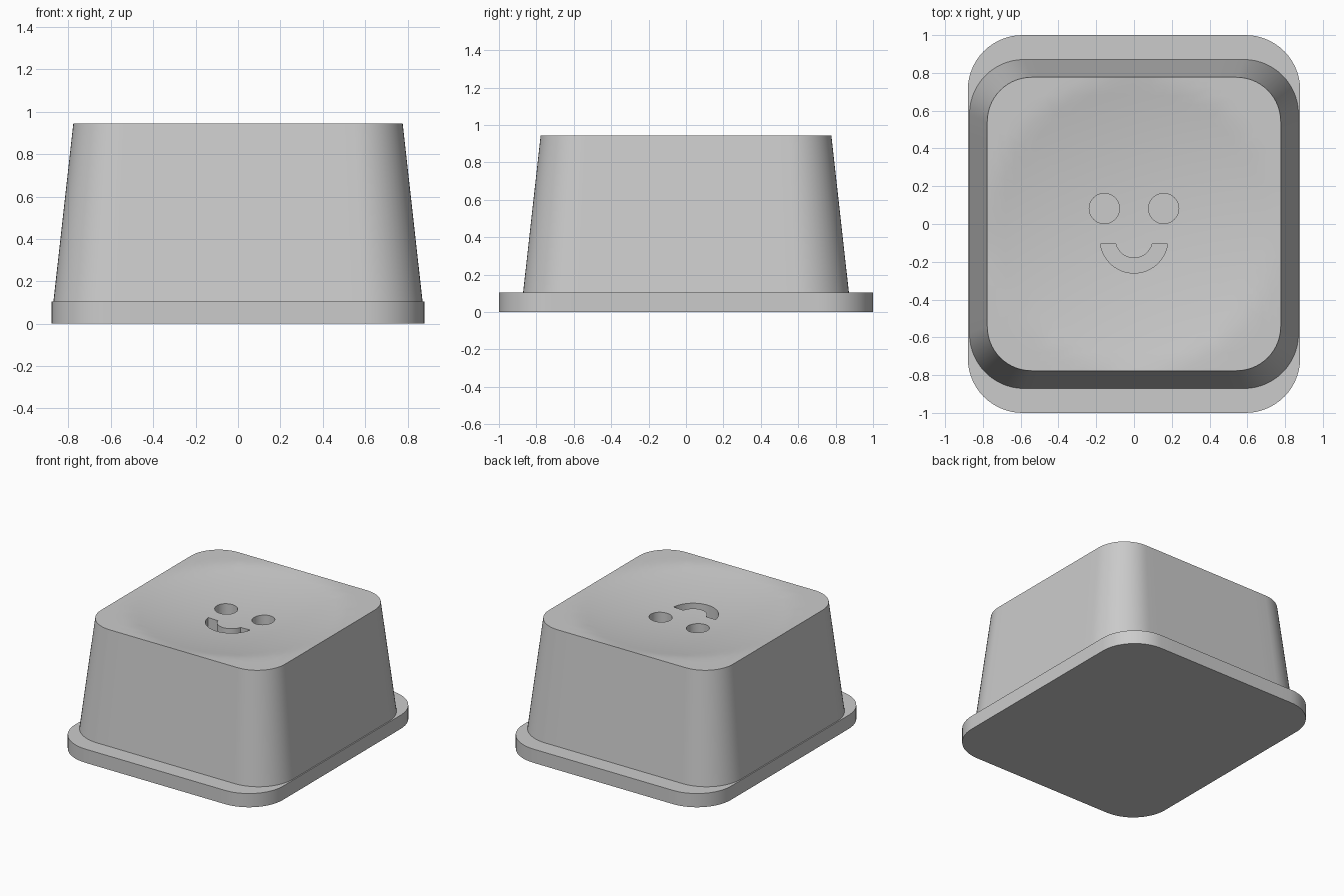
import bpy, bmesh
from math import sin, cos, pi, radians

cube = bpy.data.objects.get("Cube")
if cube:
    bpy.data.objects.remove(cube, do_unlink=True)

grey = bpy.data.materials.new("plain_grey")
grey.use_nodes = True
colour = (0.6, 0.6, 0.6, 1)
grey.diffuse_color = colour
grey.node_tree.nodes["Principled BSDF"].inputs["Base Color"].default_value = colour

TOP, LIP = 0.945, 0.105
DISH_RADIUS, DISH_DEPTH = 0.77, 0.07


def rounded_rect(hx, hy, r, steps=14):
    """Counter-clockwise outline of a rectangle with round corners."""
    pts = []
    for i, (sx, sy) in enumerate([(1, 1), (-1, 1), (-1, -1), (1, -1)]):
        for k in range(steps + 1):
            a = (i + k / steps) * pi / 2
            pts.append((sx * (hx - r) + r * cos(a), sy * (hy - r) + r * sin(a)))
        # extra points along the straight side
        x0, y0 = pts[-1]
        b = (i + 1) * pi / 2
        nx, ny = [(-1, 1), (-1, -1), (1, -1), (1, 1)][i]
        x1, y1 = nx * (hx - r) + r * cos(b), ny * (hy - r) + r * sin(b)
        pts += [(x0 + (x1 - x0) * t / 12, y0 + (y1 - y0) * t / 12) for t in range(1, 12)]
    return pts


def loft(name, rings, apex=None):
    """Skin a stack of equal rings, closing the top with a point or a cap."""
    bm = bmesh.new()
    loops = [[bm.verts.new(p) for p in ring] for ring in rings]
    n = len(loops[0])
    bm.faces.new(loops[0][::-1])
    for low, high in zip(loops, loops[1:]):
        for i in range(n):
            j = (i + 1) % n
            bm.faces.new((low[i], low[j], high[j], high[i]))
    if apex:
        tip = bm.verts.new(apex)
        for i in range(n):
            bm.faces.new((loops[-1][i], loops[-1][(i + 1) % n], tip))
    else:
        bm.faces.new(loops[-1])
    mesh = bpy.data.meshes.new(name)
    bm.to_mesh(mesh)
    bm.free()
    mesh.materials.append(grey)
    ob = bpy.data.objects.new(name, mesh)
    bpy.context.collection.objects.link(ob)
    return ob


def at(outline, z):
    return [(x, y, z) for x, y in outline]


def dish(x, y):
    return TOP - DISH_DEPTH * max(0, 1 - (x * x + y * y) / DISH_RADIUS ** 2)


# Base flange
plate = rounded_rect(0.88, 1.0, 0.29)
flange = loft("base_flange", [at(plate, 0), at(plate, LIP)])

# Tapered body with a shallow round dish in its top
rim = rounded_rect(0.777, 0.777, 0.235)
rings = [at(rounded_rect(0.872, 0.872, 0.29), LIP - 0.01), at(rim, TOP)]
for k in range(1, 16):
    s = 1 - k / 16
    rings.append([(x * s, y * s, dish(x * s, y * s)) for x, y in rim])
body = loft("tapered_body", rings, (0, 0, dish(0, 0)))

# Face recesses: two round eyes and a crescent mouth
FLOOR = TOP - 0.17


def recess(name, outline):
    cutter = loft(name, [at(outline, FLOOR), at(outline, TOP + 0.1)])
    cutter.hide_render = True
    cutter.hide_viewport = True
    cut = body.modifiers.new(name, "BOOLEAN")
    cut.operation = "DIFFERENCE"
    cut.solver = "EXACT"
    cut.object = cutter
    return cutter


cutters = []
for side, sx in (("left", 1), ("right", -1)):
    ring = [(sx * 0.157 + 0.08 * cos(a * pi / 24), 0.082 + 0.08 * sin(a * pi / 24))
            for a in range(48)]
    cutters.append(recess(side + "_eye_cutter", ring))


def arc(r, start, end, steps=28):
    return [(r * cos(radians(start + (end - start) * k / steps)),
             -0.08 + r * sin(radians(start + (end - start) * k / steps)))
            for k in range(steps + 1)]


mouth = arc(0.18, 188, 352) + arc(0.1, 345, 195)
cutters.append(recess("mouth_cutter", mouth))

# Bake the recesses, then drop the cutters
bpy.context.view_layer.update()
graph = bpy.context.evaluated_depsgraph_get()
body_mesh = bpy.data.meshes.new_from_object(body.evaluated_get(graph))
body.modifiers.clear()
body.data = body_mesh
for cutter in cutters:
    bpy.data.objects.remove(cutter, do_unlink=True)

# Smooth shading with crisp rims
for ob in (flange, body):
    bpy.ops.object.select_all(action="DESELECT")
    ob.select_set(True)
    bpy.context.view_layer.objects.active = ob
    bpy.ops.object.shade_smooth_by_angle(angle=radians(30))
